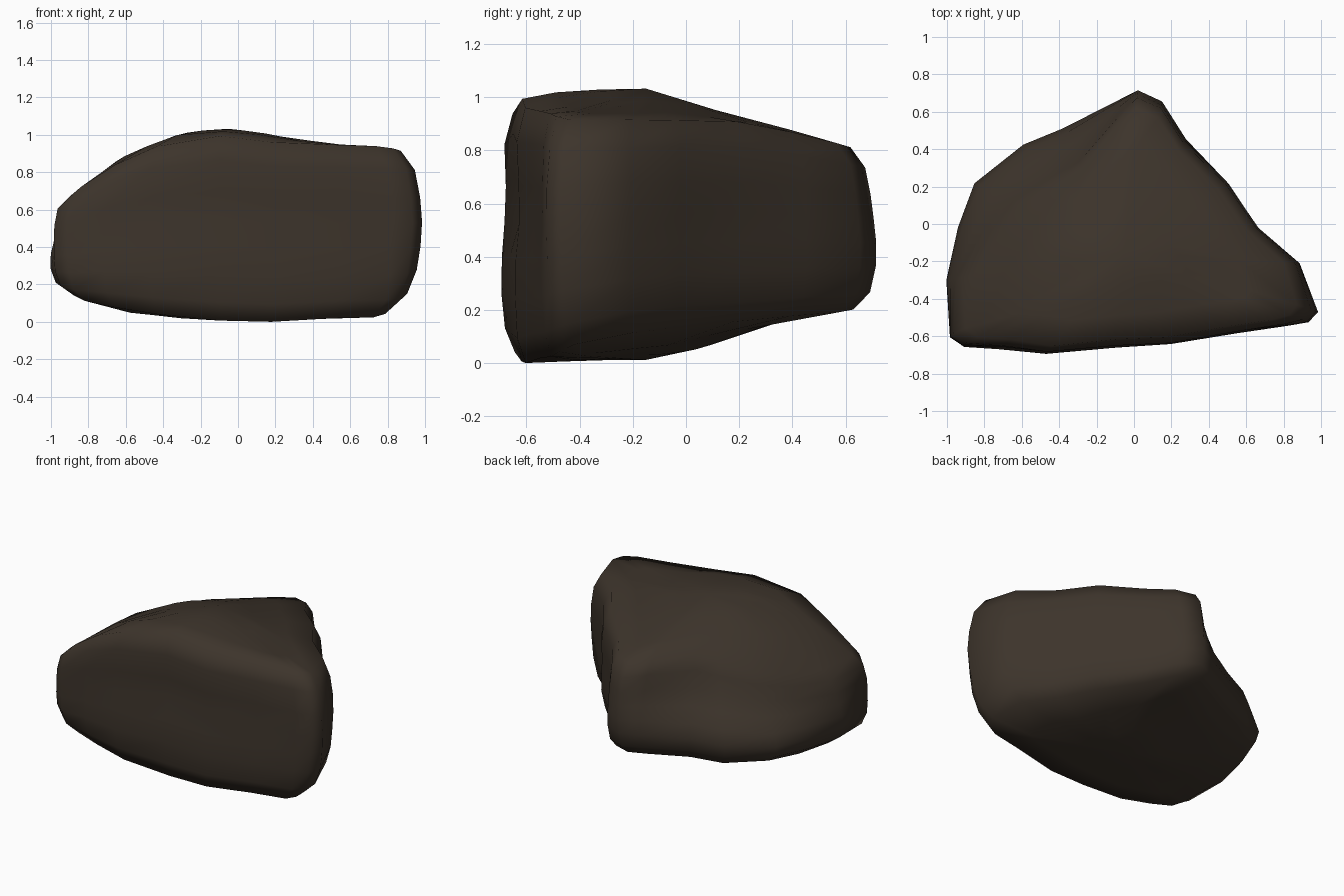
import bpy, bmesh
from math import exp
from mathutils import Vector, noise

if "Cube" in bpy.data.objects:
    bpy.data.objects.remove(bpy.data.objects["Cube"], do_unlink=True)

stone = bpy.data.materials.new("dark brown stone")
stone.use_nodes = True
colour = (0.046, 0.034, 0.024, 1)
stone.diffuse_color = colour
bsdf = stone.node_tree.nodes["Principled BSDF"]
bsdf.inputs["Base Color"].default_value = colour
bsdf.inputs["Roughness"].default_value = 0.9

# Plan outline, counter-clockwise: x, y, underside height, upper edge height,
# inward lean of the upper side, inward tuck of the lower side
outline = [
    (-1.0, -.61, .15, .68, .02, .03), (-.92, -.66, .12, .74, .01, .02),
    (-.72, -.67, .09, .85, 0, 0), (-.47, -.70, .05, .95, 0, 0),
    (-.10, -.67, .02, 1.01, 0, 0), (.20, -.65, .01, .97, 0, 0),
    (.55, -.59, .03, .96, 0, 0), (.83, -.55, .03, .95, .01, .02),
    (.96, -.54, .05, .94, .04, .08), (1.02, -.48, .08, .93, .05, .1),
    (.88, -.21, .13, .93, 0, .03), (.67, -.02, .15, .93, 0, 0),
    (.50, .22, .17, .92, 0, 0), (.28, .46, .19, .88, .02, 0),
    (.15, .66, .21, .84, .03, 0), (.02, .715, .22, .83, .03, 0),
    (-.10, .66, .21, .84, .10, 0), (-.38, .51, .20, .84, .25, 0),
    (-.60, .43, .19, .80, .28, 0), (-.86, .22, .19, .73, .26, 0),
    (-.94, -.02, .18, .69, .18, 0), (-1.01, -.30, .17, .67, .07, .01)]
centre = Vector((-.05, -.15))

# Rings from underside to top: outline scale, height fraction, pull to cap height
rings = [(.3, 0, .9), (.62, 0, .6), (.9, 0, 0), (.97, .1, 0), (.995, .25, 0), (1, .4, 0),
         (1, .55, 0), (1, .7, 0), (.98, .87, 0), (.91, 1, 0), (.65, 1, .65), (.33, 1, .88)]


def underside(x, y):
    return .025 + .25 * max(0, y + .1)


def top(x, y):
    return 1.045 - .24 * max(0, y + .14) - .15 * max(0, x) - .25 * max(0, -x - .35)


def weathered(x, y, z):
    """Shallow hollow along the front face plus gentle uneven wear."""
    p = Vector((x, y, z))
    if y < -.5:
        p.y += .035 * exp(-((x + .1) / .65) ** 2 - ((z - .6) / .2) ** 2)
    return p + noise.noise_vector(p * 3.5) * .012


bm = bmesh.new()
loops = []
for scale, t, pull in rings:
    loop = []
    for x, y, zb, zt, lean, tuck in outline:
        tilt = 1 - lean * min(1, max(0, (t - .33) / .42)) - tuck * max(0, 1 - t / .6)
        flat = centre + (Vector((x, y)) - centre) * scale * tilt
        z = zb + (zt - zb) * t
        cap = top if t else underside
        z += (cap(*flat) - z) * pull
        loop.append(bm.verts.new(weathered(flat.x, flat.y, z)))
    loops.append(loop)

# Skin between rings, then close the underside and top
n = len(outline)
for a, b in zip(loops, loops[1:]):
    for i in range(n):
        j = (i + 1) % n
        bm.faces.new((a[i], a[j], b[j], b[i]))
for loop, cap in ((loops[0], underside), (loops[-1], top)):
    tip = bm.verts.new((*centre, cap(*centre)))
    for i in range(n):
        bm.faces.new((loop[i], loop[(i + 1) % n], tip))
bmesh.ops.recalc_face_normals(bm, faces=bm.faces)

# Rest on the ground
lowest = min(v.co.z for v in bm.verts)
bmesh.ops.translate(bm, verts=bm.verts, vec=(0, 0, -lowest))
for f in bm.faces:
    f.smooth = True

mesh = bpy.data.meshes.new("boulder")
bm.to_mesh(mesh)
bm.free()
mesh.materials.append(stone)
boulder = bpy.data.objects.new("boulder", mesh)
bpy.context.collection.objects.link(boulder)
